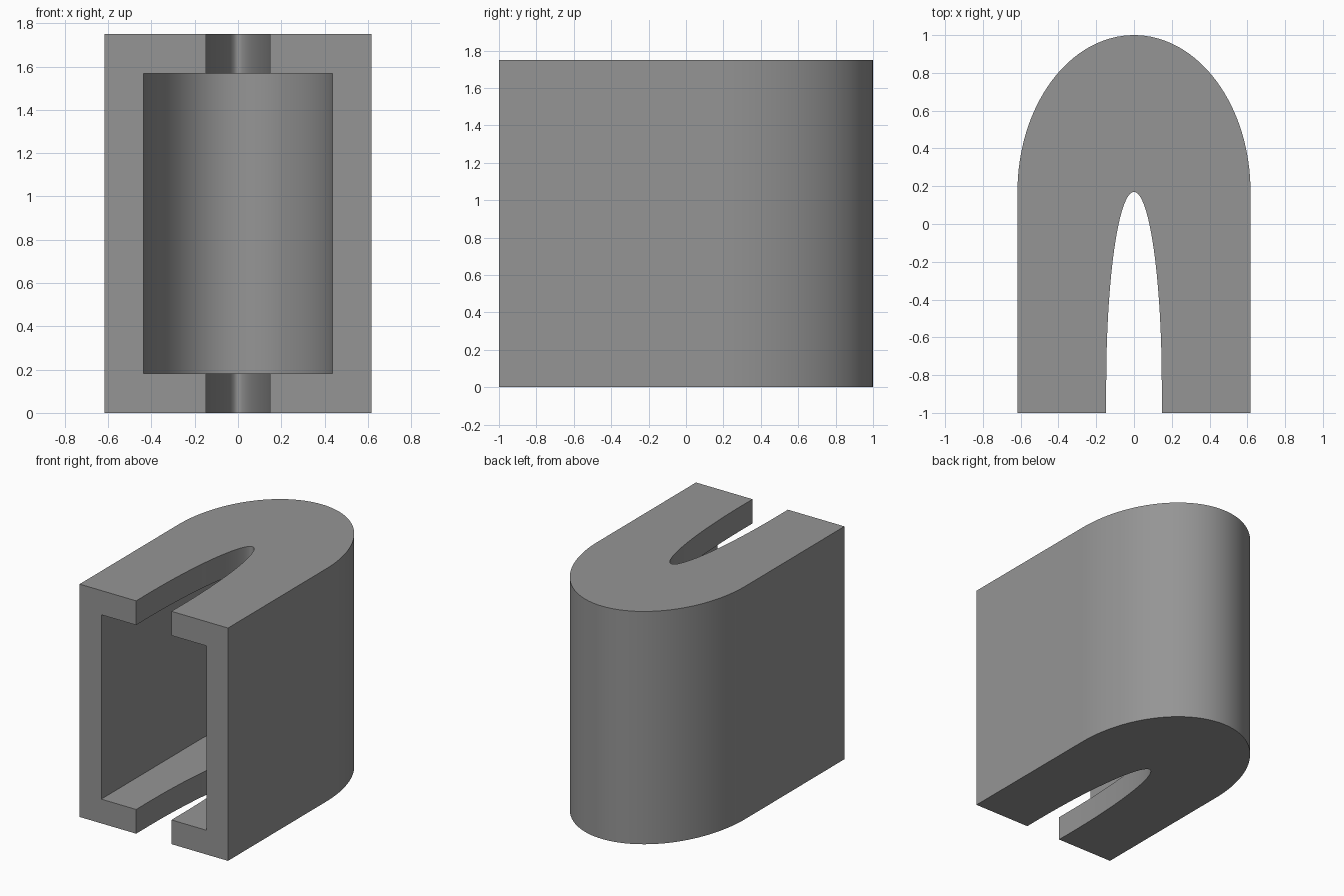
import bpy, bmesh, math

if "Cube" in bpy.data.objects:
    bpy.data.objects.remove(bpy.data.objects["Cube"])

grey = bpy.data.materials.new("plain grey")
grey.diffuse_color = (0.3, 0.3, 0.3, 1)
grey.use_nodes = True
grey.node_tree.nodes["Principled BSDF"].inputs["Base Color"].default_value = grey.diffuse_color


def arch(name, half_width, front, spring, tip, z0, z1, steps=64):
    """Upright solid with a straight-sided, elliptical-ended plan."""
    pts = [(-half_width, front), (half_width, front)]
    for i in range(steps + 1):
        a = math.pi * i / steps
        pts.append((half_width * math.cos(a), spring + (tip - spring) * math.sin(a)))
    bm = bmesh.new()
    base = bm.faces.new([bm.verts.new((x, y, z0)) for x, y in pts])
    top = bmesh.ops.extrude_face_region(bm, geom=[base])["geom"]
    bmesh.ops.translate(bm, vec=(0, 0, z1 - z0),
                        verts=[v for v in top if isinstance(v, bmesh.types.BMVert)])
    bmesh.ops.recalc_face_normals(bm, faces=bm.faces)
    mesh = bpy.data.meshes.new(name)
    bm.to_mesh(mesh)
    bm.free()
    mesh.materials.append(grey)
    obj = bpy.data.objects.new(name, mesh)
    bpy.context.collection.objects.link(obj)
    return obj


# Outer housing, inner cavity and the slot through both plates
housing = arch("slotted_housing", 0.617, -1, 0.17, 1, 0, 1.75)
cavity = arch("cavity_cutter", 0.437, -1.2, 0.17, 0.82, 0.182, 1.568)
slot = arch("slot_cutter", 0.147, -1.2, -0.85, 0.17, -0.2, 1.95)

bpy.context.view_layer.objects.active = housing
housing.select_set(True)
for cutter in (cavity, slot):
    cutter.hide_render = True
    mod = housing.modifiers.new("cut", 'BOOLEAN')
    mod.operation = 'DIFFERENCE'
    mod.solver = 'EXACT'
    mod.object = cutter
    bpy.ops.object.modifier_apply(modifier=mod.name)
for cutter in (cavity, slot):
    bpy.data.objects.remove(cutter)

# Smooth curved walls, crisp edges
bpy.ops.object.shade_smooth_by_angle(angle=math.radians(30))
